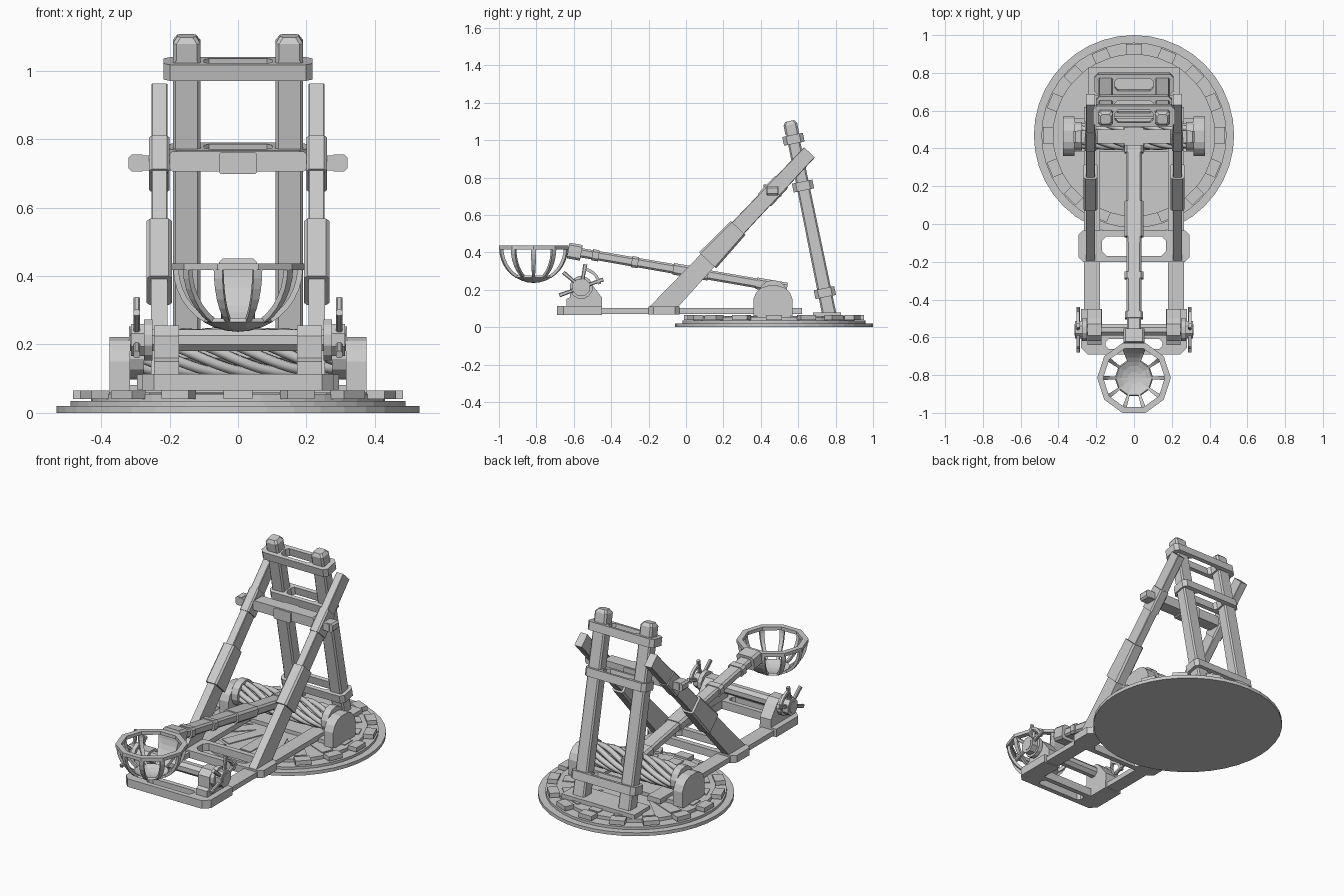
import bpy, bmesh
from math import sin, cos, pi, radians, atan2
from mathutils import Vector, Matrix

if "Cube" in bpy.data.objects:
    bpy.data.objects.remove(bpy.data.objects["Cube"])


def make(name, verts, faces, matrix=None):
    me = bpy.data.meshes.new(name)
    me.from_pydata([tuple(v) for v in verts], [], faces)
    if matrix:
        me.transform(matrix)
    bm = bmesh.new()
    bm.from_mesh(me)
    bmesh.ops.recalc_face_normals(bm, faces=bm.faces)
    bm.to_mesh(me)
    bm.free()
    ob = bpy.data.objects.new(name, me)
    bpy.context.collection.objects.link(ob)
    return ob


def loft(name, a, b, matrix=None):
    n = len(a)
    faces = [(i, (i + 1) % n, n + (i + 1) % n, n + i) for i in range(n)]
    return make(name, a + b, faces + [tuple(range(n)), tuple(range(n, 2 * n))], matrix)


def chamfered(hx, hy, c):
    return [(hx, -hy + c), (hx, hy - c), (hx - c, hy), (-hx + c, hy),
            (-hx, hy - c), (-hx, -hy + c), (-hx + c, -hy), (hx - c, -hy)]


def polygon(r, n, off=0):
    return [(r * cos(off + 2 * pi * i / n), r * sin(off + 2 * pi * i / n)) for i in range(n)]


def beam(name, x, a, b, w, t, t2=None, c=0.008, w2=None):
    """Chamfered beam between two (y, z) points, w wide in x and t thick."""
    d = Vector((0, b[0] - a[0], b[1] - a[1])).normalized()
    v = Vector((0, -d.z, d.y))
    def end(p, ww, tt):
        return [Vector((x + px, p[0], p[1])) + v * py for px, py in chamfered(ww / 2, tt / 2, c)]
    return loft(name, end(a, w, t), end(b, w2 or w, t2 or t))


def box(name, x0, x1, y0, y1, z0, z1):
    p = [(x0, y0), (x1, y0), (x1, y1), (x0, y1)]
    return loft(name, [(*q, z0) for q in p], [(*q, z1) for q in p])


def side_profile(name, pts, x0, x1):
    return loft(name, [(x0, *p) for p in pts], [(x1, *p) for p in pts])


def ring(name, outer, inner, z0, z1, matrix=None):
    n = len(outer)
    loops = [[(*p, z) for p in pts] for pts, z in ((outer, z0), (outer, z1), (inner, z1), (inner, z0))]
    faces = [(k * n + i, k * n + (i + 1) % n, (k + 1) % 4 * n + (i + 1) % n, (k + 1) % 4 * n + i)
             for k in range(4) for i in range(n)]
    return make(name, sum(loops, []), faces, matrix)


def disc(name, r, z0, z1, n=40):
    p = polygon(r, n)
    return loft(name, [(*q, z0) for q in p], [(*q, z1) for q in p], Matrix.Translation((0, CY, 0)))


def axle(name, y, z, r, x0, x1, n=8):
    return side_profile(name, [(y + p, z + q) for p, q in polygon(r, n, pi / n)], x0, x1)


CY = 0.47

# turntable
disc("turntable_foot", 0.53, 0, 0.02)
disc("turntable_step", 0.49, 0.02, 0.035)
disc("turntable_floor", 0.43, 0.035, 0.055)
for i in range(16):
    m = Matrix.Translation((0, CY, 0)) @ Matrix.Rotation(i * pi / 8, 4, 'Z')
    b = box("turntable_block", 0.425, 0.482, -0.043, 0.043, 0.04, 0.066)
    b.data.transform(m)
    b = box("floor_slat", 0.1, 0.4, -0.035, 0.035, 0.05, 0.06)
    b.data.transform(m)

# ground frame
for s in (-1, 1):
    x = sorted((s * 0.18, s * 0.265))
    box("frame_rail", *x, -0.62, 0.62, 0.072, 0.102)
    x = sorted((s * 0.17, s * 0.28))
    box("winch_pad", *x, -0.64, -0.45, 0.066, 0.114)
box("bearing_beam", -0.375, 0.375, 0.38, 0.56, 0.05, 0.082)
box("rear_sill", -0.24, 0.24, 0.68, 0.83, 0.05, 0.08)
ring("front_crosspiece", chamfered(0.28, 0.055, 0.035), chamfered(0.15, 0.026, 0.015),
     0.066, 0.114, Matrix.Translation((0, -0.635, 0)))
ring("middle_crosspiece", chamfered(0.295, 0.083, 0.025), chamfered(0.17, 0.052, 0.025),
     0.068, 0.112, Matrix.Translation((0, -0.117, 0)))

# winch
WY, WZ = -0.56, 0.213
axle("winch_axle", WY, WZ, 0.034, -0.315, 0.315)
for s in (-1, 1):
    side_profile("winch_support", [(-0.64, 0.11), (-0.45, 0.11), (-0.45, 0.16), (-0.5, 0.225),
                 (-0.53, 0.255), (-0.59, 0.255), (-0.62, 0.225), (-0.62, 0.16), (-0.64, 0.15)],
                 s * 0.172, s * 0.245)
    axle("winch_hub", WY, WZ, 0.062, s * 0.25, s * 0.275, 12)
    axle("winch_boss", WY, WZ, 0.05, s * 0.27, s * 0.312)
    for k in range(6):
        a = radians(20 + 60 * k)
        d = (cos(a), sin(a))
        if k in (0, 1, 2, 3):
            beam("winch_spoke", s * 0.296, (WY + d[0] * 0.03, WZ + d[1] * 0.03),
                 (WY + d[0] * 0.125, WZ + d[1] * 0.125), 0.018, 0.017, 0.022, 0.004)
    arc = [(r * cos(radians(t)), r * sin(radians(t))) for r, ts in
           ((0.108, range(10, 81, 14)), (0.092, range(80, 9, -14))) for t in ts]
    side_profile("winch_guard", [(WY + p, WZ + q) for p, q in arc], s * 0.288, s * 0.304)

# diagonal side struts
A, B = Vector((-0.118, 0.11)), Vector((0.66, 0.935))
def along(t):
    return A.lerp(B, t)
for s in (-1, 1):
    x = s * 0.23
    d = (B - A).normalized()
    v = Vector((-d.y, d.x)) * 0.056
    foot = [A + v - d * (v.y / d.y), A - v + d * (v.y / d.y), along(0.4) - v * 0.85, along(0.4) + v * 0.85]
    side_profile("strut_foot", foot, x - 0.024, x + 0.024)
    beam("strut_upper", x, along(0.35), B, 0.047, 0.092, 0.08, 0.003)
    beam("strut_sleeve", x, along(0.3), along(0.51), 0.074, 0.125, 0.108, 0.01)
    beam("strut_bracket", x, along(0.69), along(0.81), 0.06, 0.098, 0.094, 0.008)

# stop bar held by the struts
beam("stop_bar", 0, (0.43, 0.73), (0.495, 0.73), 0.6, 0.044, c=0.004)
beam("stop_bar_core", 0, (0.425, 0.735), (0.5, 0.735), 0.4, 0.058, c=0.008)
beam("stop_pad", 0, (0.415, 0.73), (0.51, 0.73), 0.112, 0.064, c=0.006)
for s in (-1, 1):
    beam("stop_bar_end", s * 0.295, (0.432, 0.73), (0.492, 0.73), 0.05, 0.05, c=0.01)

# leaning rear posts with linking collars
P, Q = Vector((0.768, 0.06)), Vector((0.56, 1.075))
for s in (-1, 1):
    beam("rear_post", s * 0.15, P, Q, 0.08, 0.076, 0.066, 0.008)
    n = (Q - P).normalized()
    beam("rear_post_cap", s * 0.15, Q - n * 0.04, Q + n * 0.01, 0.08, 0.074, 0.074, 0.01)
    beam("rear_post_tip", s * 0.15, Q + n * 0.01, Q + n * 0.028, 0.08, 0.074, 0.05, 0.01, 0.055)
tilt = atan2(P.x - Q.x, Q.y - P.y)
for z, hx in ((1.005, 0.218), (0.755, 0.2), (0.185, 0.21)):
    p = P.lerp(Q, (z - P.y) / (Q.y - P.y))
    m = Matrix.Translation((0, p.x, z)) @ Matrix.Rotation(tilt, 4, 'X')
    ring("post_collar", chamfered(hx, 0.056, 0.02), chamfered(0.1, 0.034, 0.015), -0.024, 0.024, m)

# skein bearings
SY, SZ = 0.465, 0.175
for s in (-1, 1):
    arch = [(0.36, 0.06), (0.57, 0.06), (0.57, 0.15), (0.555, 0.185), (0.53, 0.21), (0.495, 0.222),
            (0.435, 0.222), (0.4, 0.21), (0.375, 0.185), (0.36, 0.15)]
    side_profile("bearing_cheek", arch, s * 0.315, s * 0.375)
    axle("bearing_drum", SY, SZ, 0.078, s * 0.275, s * 0.318, 14)

# twisted rope skein
cu = bpy.data.curves.new("rope_skein", 'CURVE')
cu.dimensions = '3D'
cu.bevel_depth = 0.016
cu.bevel_resolution = 1
for k in range(9):
    sp = cu.splines.new('POLY')
    sp.points.add(24)
    for i, pt in enumerate(sp.points):
        u = i / 12 - 1
        a = 2 * pi * k / 9 + 2.2 * u
        r = 0.052 + 0.008 * cos(u * pi / 2)
        pt.co = (0.29 * u, SY + r * cos(a), SZ + r * sin(a), 1)
    sp.use_smooth = True
bpy.context.collection.objects.link(bpy.data.objects.new("rope_skein", cu))
axle("rope_core", SY, SZ, 0.04, -0.28, 0.28)

# throwing arm
R, T = Vector((0.54, 0.207)), Vector((-0.63, 0.41))
def on_arm(t):
    return R.lerp(T, t)
beam("throwing_arm", 0, R, T, 0.088, 0.052, 0.05, 0.01, 0.075)
for t0, t1, w, t in ((0.0, 0.14, 0.1, 0.062), (0.36, 0.52, 0.1, 0.062), (0.68, 0.71, 0.098, 0.06),
                     (0.86, 0.89, 0.096, 0.06), (0.94, 1.0, 0.112, 0.085)):
    beam("arm_band", 0, on_arm(t0), on_arm(t1), w, t, c=0.012)

# ten-sided cage bucket
BY, BR, RIM, DEPTH = -0.815, 0.19, 0.425, 0.188
off = pi / 2 - pi / 10
move = Matrix.Translation((0, BY, 0))
ring("bucket_rim", polygon(0.195, 10, off), polygon(0.163, 10, off), RIM - 0.008, RIM + 0.012, move)

def bowl(a, f, inset=0.0):
    """Point on the bowl at angle a, f from rim (0) to bottom (1)."""
    r = (BR - inset) * cos(f * pi / 2)
    return Vector((r * cos(a), r * sin(a), RIM - (DEPTH - inset) * sin(f * pi / 2)))

def strip(name, a0, a1, fs, thick):
    rows = [[bowl(a0, f), bowl(a1, f), bowl(a1, f, thick), bowl(a0, f, thick)] for f in fs]
    n = len(rows)
    faces = [(4 * r + k, 4 * r + (k + 1) % 4, 4 * r + 4 + (k + 1) % 4, 4 * r + 4 + k)
             for r in range(n - 1) for k in range(4)]
    make(name, sum(rows, []), faces + [(0, 1, 2, 3), tuple(4 * n - 4 + k for k in range(4))], move)

fs = [i * 0.66 / 6 for i in range(7)]
for k in range(10):
    a = off + k * pi / 5
    strip("bucket_rib", a - 0.07, a + 0.07, fs, 0.016)
    strip("bucket_bottom", a, a + pi / 5, [0.64, 0.76, 0.88, 0.995], 0.012)
strip("bucket_back_panel", off, off + pi / 5, fs, 0.014)
